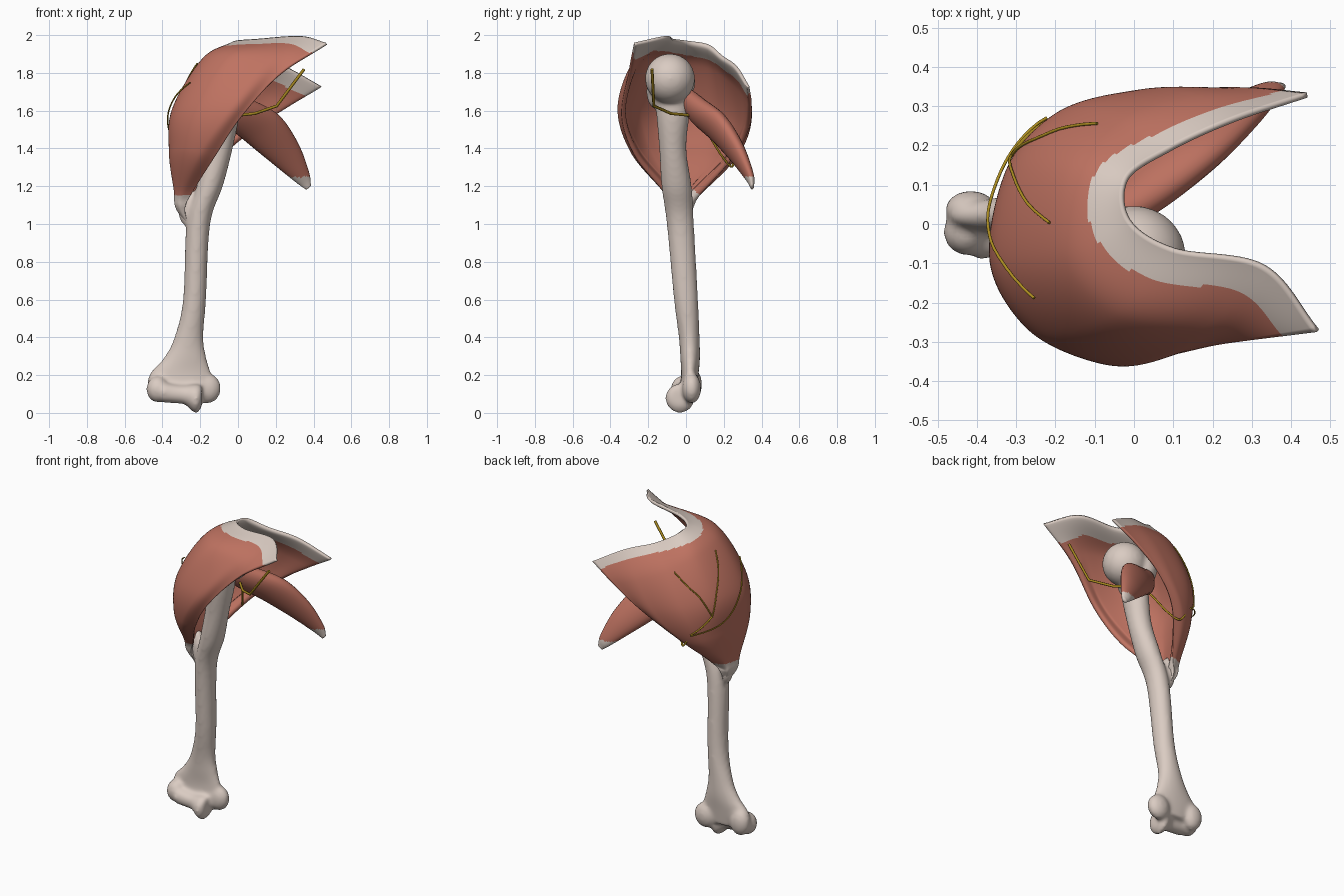
import bpy, bmesh, math
from mathutils import Vector, bvhtree

cube = bpy.data.objects.get("Cube")
if cube:
    bpy.data.objects.remove(cube)


def material(name, rgb):
    m = bpy.data.materials.new(name)
    m.use_nodes = True
    m.diffuse_color = (*rgb, 1)
    bsdf = next(n for n in m.node_tree.nodes if n.type == 'BSDF_PRINCIPLED')
    bsdf.inputs["Base Color"].default_value = (*rgb, 1)
    bsdf.inputs["Roughness"].default_value = 0.6
    return m


muscle = material("muscle red", (0.52, 0.17, 0.12))
bone = material("bone ivory", (0.70, 0.60, 0.54))
gold = material("nerve gold", (0.42, 0.27, 0.015))


def spline(points, steps):
    """Smooth curve through points of any dimension."""
    p = [Vector(q) for q in points]
    p = [2 * p[0] - p[1]] + p + [2 * p[-1] - p[-2]]
    out = []
    for i in range(1, len(p) - 2):
        a, b, c, d = p[i - 1:i + 3]
        for s in range(steps):
            t = s / steps
            out.append(0.5 * (2 * b + (c - a) * t + (2 * a - 5 * b + 4 * c - d) * t * t
                              + (3 * b - a - 3 * c + d) * t ** 3))
    return out + [p[-2]]


def sweep(bm, sections, axis_a, axis_b, sides=24, steps=6):
    """Loft ellipses given as x, y, z, radius a, radius b."""
    rings = []
    for s in spline(sections, steps):
        ring = []
        for k in range(sides):
            w = math.tau * k / sides
            offset = axis_a * (s[3] * math.cos(w)) + axis_b * (s[4] * math.sin(w))
            ring.append(bm.verts.new(Vector(s[:3]) + offset))
        rings.append(ring)
    for r, q in zip(rings, rings[1:]):
        for k in range(sides):
            n = (k + 1) % sides
            bm.faces.new((r[k], r[n], q[n], q[k]))
    bm.faces.new(rings[0][::-1])
    bm.faces.new(rings[-1])


def ball(bm, centre, size):
    made = bmesh.ops.create_uvsphere(bm, u_segments=32, v_segments=20, radius=1)
    for v in made["verts"]:
        v.co = Vector([c + s * x for c, s, x in zip(centre, size, v.co)])


def finish(bm, name, mats):
    bmesh.ops.recalc_face_normals(bm, faces=bm.faces)
    mesh = bpy.data.meshes.new(name)
    bm.to_mesh(mesh)
    bm.free()
    for m in mats:
        mesh.materials.append(m)
    for f in mesh.polygons:
        f.use_smooth = True
    obj = bpy.data.objects.new(name, mesh)
    bpy.context.scene.collection.objects.link(obj)
    return obj


X, Y, Z = Vector((1, 0, 0)), Vector((0, 1, 0)), Vector((0, 0, 1))

# Upper arm bone: shaft, head, tubercles and elbow end fused together
bm = bmesh.new()
sweep(bm, [(-.06, -.08, 1.80, .07, .08), (-.065, -.07, 1.6, .075, .088),
           (-.1, -.07, 1.4, .072, .072), (-.15, -.05, 1.2, .07, .08),
           (-.21, -.03, 1, .063, .072), (-.23, 0, .6, .061, .064),
           (-.26, .017, .4, .077, .055), (-.28, .022, .29, .114, .052),
           (-.305, .02, .2, .165, .046), (-.29, .01, .1, .16, .045)], X, Y)
ball(bm, (0, -.085, 1.77), (.133, .132, .132))
ball(bm, (-.1, -.06, 1.75), (.09, .11, .11))
ball(bm, (-.07, -.16, 1.70), (.05, .05, .09))
ball(bm, (-.275, -.02, 1.1), (.045, .045, .11))
sweep(bm, [(-.4, -.035, .11, .055, .055), (-.33, -.035, .1, .05, .05),
           (-.28, -.035, .095, .052, .052), (-.24, -.032, .08, .073, .073),
           (-.215, -.032, .077, .077, .077), (-.19, -.03, .09, .055, .055)], Y, Z)
ball(bm, (-.425, -.02, .125), (.06, .06, .07))
ball(bm, (-.415, .035, .15), (.066, .05, .085))
ball(bm, (-.165, .03, .13), (.075, .05, .08))
humerus = finish(bm, "upper_arm_bone", [bone])
remesh = humerus.modifiers.new("fuse", 'REMESH')
remesh.mode = 'VOXEL'
remesh.voxel_size = 0.011
remesh.use_smooth_shade = True
relax = humerus.modifiers.new("relax", 'SMOOTH')
relax.factor = 0.5
relax.iterations = 10

# Shoulder cap muscle: fibres from front edge to back edge, rim downward
fibres = [
    [(.465, -.275, 1.96), (.23, -.305, 1.8), (.02, -.34, 1.57), (-.12, -.27, 1.36), (-.24, -.12, 1.17)],
    [(.33, -.11, 1.995), (.16, -.275, 1.87), (-.04, -.36, 1.62), (-.2, -.29, 1.38), (-.29, -.12, 1.17)],
    [(.1, -.065, 1.98), (-.05, -.23, 1.89), (-.225, -.28, 1.63), (-.3, -.23, 1.4), (-.32, -.1, 1.17)],
    [(-.015, .01, 1.97), (-.18, -.08, 1.88), (-.345, -.1, 1.61), (-.365, -.09, 1.38), (-.34, -.06, 1.18)],
    [(-.02, .12, 1.95), (-.17, .14, 1.85), (-.31, .145, 1.6), (-.33, .1, 1.38), (-.33, 0, 1.17)],
    [(.09, .195, 1.89), (-.05, .27, 1.77), (-.18, .29, 1.55), (-.26, .21, 1.35), (-.31, .05, 1.16)],
    [(.25, .27, 1.835), (.12, .335, 1.69), (-.02, .335, 1.5), (-.17, .25, 1.33), (-.27, .06, 1.14)],
    [(.44, .335, 1.73), (.28, .348, 1.63), (.1, .335, 1.51), (-.08, .255, 1.36), (-.23, .08, 1.16)],
]
for i, f in enumerate(fibres):
    x, y, _ = f[-1]
    f.append((0.5 * x - 0.16, 0.6 * y - 0.01, 1.085))
    f.append((-.265, -.045 + .006 * i, .99))
strands = [spline(f, 22) for f in fibres]
rows = [spline(level, 14) for level in zip(*strands)]
nr, nc = len(rows), len(rows[0])


def inward(i, j):
    along = rows[min(i + 1, nr - 1)][j] - rows[max(i - 1, 0)][j]
    across = rows[i][min(j + 1, nc - 1)] - rows[i][max(j - 1, 0)]
    n = along.cross(across).normalized()
    centre = Vector((0.05, 0, 1.5))
    return n if n.dot(centre - rows[i][j]) > 0 else -n


bm = bmesh.new()
outer = [[bm.verts.new(p) for p in r] for r in rows]
inner = []
for i in range(nr):
    line = []
    for j in range(nc):
        bulge = math.sin(math.pi * i / (nr - 1)) * math.sin(math.pi * j / (nc - 1))
        depth = 0.014 + 0.055 * math.sqrt(max(bulge, 0))
        line.append(bm.verts.new(rows[i][j] + depth * inward(i, j)))
    inner.append(line)


def ramp(value, low, high):
    return min(max((value - low) / (high - low), 0), 1)


def is_tendon(i, j, outside):
    # The pale rim narrows toward the back outside and widens at the front inside
    p, rim = rows[i][j], rows[0][j]
    if outside:
        width = 0.095 - 0.035 * ramp(rim.y, 0.08, 0.2)
    else:
        width = 0.09 + 0.05 * ramp(-rim.y, 0.05, 0.15)
    return (p - rim).length < width or p.z < 1.155


for i in range(nr - 1):
    for j in range(nc - 1):
        for g in (outer, inner):
            f = bm.faces.new((g[i][j], g[i + 1][j], g[i + 1][j + 1], g[i][j + 1]))
            f.material_index = int(is_tendon(i, j, g is outer))
border = [(0, j) for j in range(nc)] + [(i, nc - 1) for i in range(1, nr)]
border += [(nr - 1, j) for j in range(nc - 2, -1, -1)] + [(i, 0) for i in range(nr - 2, 0, -1)]
for (a, b), (c, d) in zip(border, border[1:] + border[:1]):
    f = bm.faces.new((outer[a][b], outer[c][d], inner[c][d], inner[a][b]))
    f.material_index = int(is_tendon(a, b, True))
bmesh.ops.recalc_face_normals(bm, faces=bm.faces)
surface = bvhtree.BVHTree.FromBMesh(bm)
finish(bm, "shoulder_cap_muscle", [muscle, bone])

# Small rear muscle running from the bone head to a pale tip
bm = bmesh.new()
wide = Vector((.77, 0, .63)).normalized()
thin = wide.cross(Vector((.37, .35, -.45))).normalized()
sweep(bm, [(-.1, -.005, 1.68, .055, .045), (-.005, .065, 1.6, .095, .058),
           (.13, .175, 1.505, .112, .057), (.25, .272, 1.375, .087, .044),
           (.34, .338, 1.25, .045, .024), (.372, .352, 1.195, .018, .01)], wide, thin, steps=10)
for f in bm.faces:
    f.material_index = int(f.calc_center_median().z < 1.25)
finish(bm, "rear_muscle", [muscle, bone])


# Nerve trunk and the branches lying on the cap muscle
def nerve(name, points, radius, smooth=True, lift=None):
    path = spline(points, 10) if smooth else [Vector(p) for p in points]
    if lift is not None:
        for k, p in enumerate(path):
            spot, normal, _, _ = surface.find_nearest(p)
            path[k] = spot + lift * normal
    data = bpy.data.curves.new(name, 'CURVE')
    data.dimensions = '3D'
    data.bevel_depth = radius
    data.bevel_resolution = 2
    data.use_fill_caps = True
    line = data.splines.new('POLY')
    line.points.add(len(path) - 1)
    for pt, p in zip(line.points, path):
        pt.co = (*p, 1)
    data.materials.append(gold)
    bpy.context.scene.collection.objects.link(bpy.data.objects.new(name, data))


fork, hub = (-.21, .25, 1.4), (-.32, .18, 1.51)
nerve("nerve_root", [(.35, -.18, 1.82), (.205, -.17, 1.625), (.09, -.08, 1.585), (0, .02, 1.575)],
      .008, smooth=False)
nerve("nerve_trunk", [(0, .02, 1.575), (-.04, .1, 1.5), (-.1, .19, 1.36), (-.15, .245, 1.305), fork], .006)
nerve("nerve_stem", [fork, (-.27, .22, 1.45), hub], .005, lift=.004)
nerve("nerve_branch_back", [hub, (-.27, .235, 1.64), (-.2, .27, 1.71), (-.1, .27, 1.78)], .004, lift=.004)
nerve("nerve_branch_top", [hub, (-.33, .14, 1.64), (-.29, .06, 1.76), (-.24, .005, 1.87)], .004, lift=.005)
nerve("nerve_branch_side", [fork, (-.34, .09, 1.47), (-.38, -.03, 1.6),
                            (-.36, -.1, 1.68), (-.27, -.2, 1.76)], .004, lift=.014)
